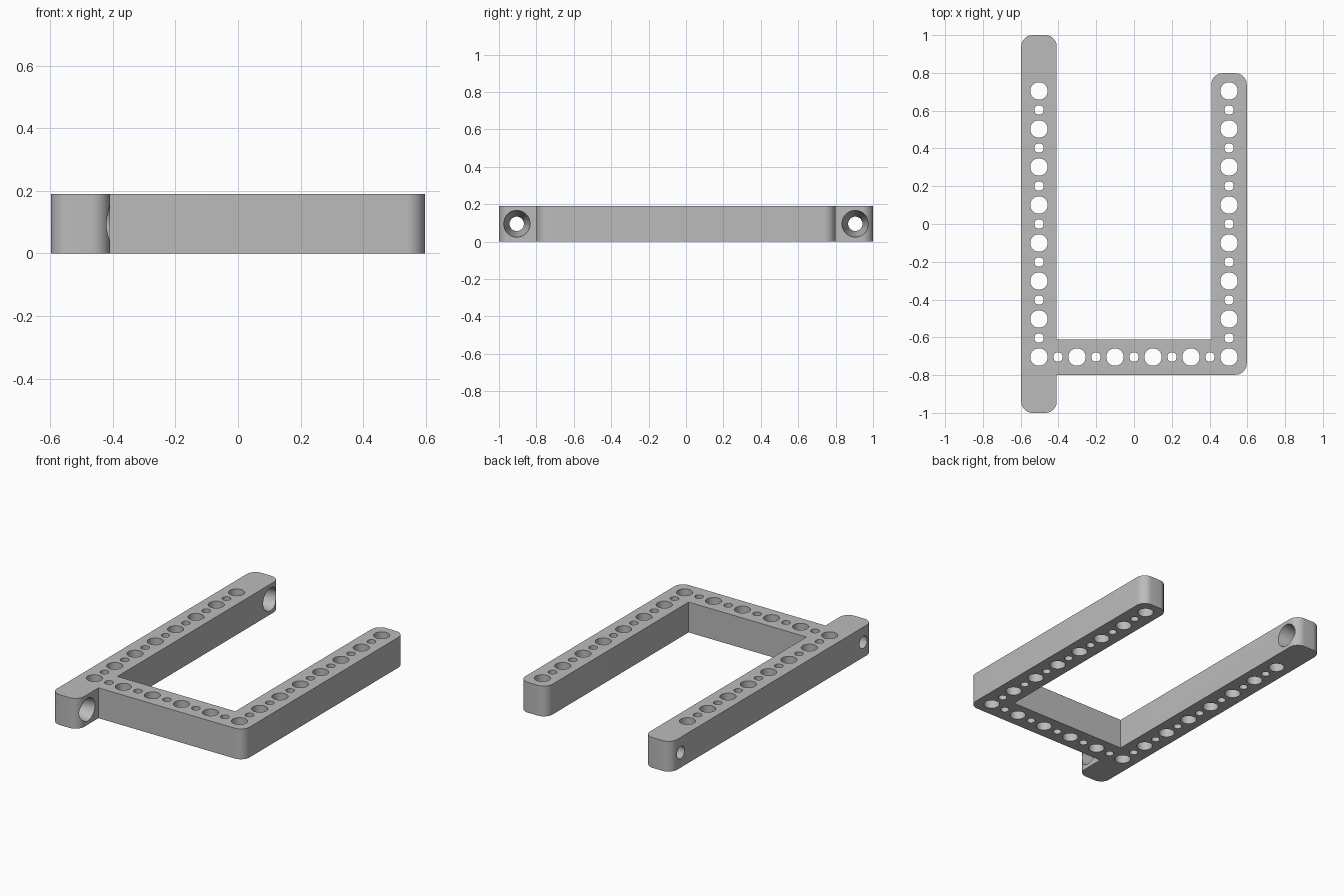
import bpy, bmesh
from math import pi, sin, cos
from mathutils import Matrix, Vector

if "Cube" in bpy.data.objects:
    bpy.data.objects.remove(bpy.data.objects["Cube"], do_unlink=True)

PITCH = 0.2012            # spacing of the large holes
HALF_W = 0.094            # half the bar width
HEIGHT = 0.19
X = 2.5 * PITCH           # bar centre lines
Y = 3.5 * PITCH
XO, XI = X + HALF_W, X - HALF_W
YO, YI = Y + HALF_W, Y - HALF_W
RADIUS = 0.06

grey = bpy.data.materials.new("plain grey")
grey.use_nodes = True
grey.diffuse_color = (0.5, 0.5, 0.5, 1)
grey.node_tree.nodes["Principled BSDF"].inputs["Base Color"].default_value = (0.5, 0.5, 0.5, 1)


def make_object(name, bm):
    mesh = bpy.data.meshes.new(name)
    bmesh.ops.recalc_face_normals(bm, faces=bm.faces)
    bm.to_mesh(mesh)
    bm.free()
    mesh.materials.append(grey)
    obj = bpy.data.objects.new(name, mesh)
    bpy.context.collection.objects.link(obj)
    return obj


def rounded(outline, steps=10):
    """Outline points flagged True become arcs between their two edges."""
    points = []
    for i, (x, y, is_round) in enumerate(outline):
        p = Vector((x, y, 0))
        if not is_round:
            points.append(p)
            continue
        back = (Vector((*outline[i - 1][:2], 0)) - p).normalized() * RADIUS
        ahead = (Vector((*outline[(i + 1) % len(outline)][:2], 0)) - p).normalized() * RADIUS
        for k in range(steps + 1):
            a = k / steps * pi / 2
            points.append(p + back * (1 - sin(a)) + ahead * (1 - cos(a)))
    return points


# Frame: long bar, cross bar and short bar in one outline
outline = [(-XO, -1, True), (-XI, -1, True), (-XI, -YO, False),
           (XO, -YO, True), (XO, YO, True), (XI, YO, True),
           (XI, -YI, False), (-XI, -YI, False), (-XI, 1, True), (-XO, 1, True)]
bm = bmesh.new()
base = bm.faces.new([bm.verts.new(p) for p in rounded(outline)])
top = bmesh.ops.extrude_face_region(bm, geom=[base])["geom"]
bmesh.ops.translate(bm, vec=(0, 0, HEIGHT),
                    verts=[v for v in top if isinstance(v, bmesh.types.BMVert)])
frame = make_object("frame", bm)

# Hole cutters
cut = bmesh.new()


def add_hole(matrix, r1, r2, depth):
    bmesh.ops.create_cone(cut, cap_ends=True, segments=40, radius1=r1,
                          radius2=r2, depth=depth, matrix=matrix)


def add_vertical(x, y, index):
    r = 0.025 if index % 2 else 0.046
    add_hole(Matrix.Translation((x, y, HEIGHT / 2)), r, r, HEIGHT * 2)


for i in range(15):                      # both side bars
    for x in (-X, X):
        add_vertical(x, -Y + i * PITCH / 2, i)
for i in range(1, 10):                   # cross bar
    add_vertical(-X + i * PITCH / 2, -Y, i)
for y in (-0.905, 0.905):                # tapered holes across the long bar
    place = Matrix.Translation((-X, y, HEIGHT / 2)) @ Matrix.Rotation(pi / 2, 4, "Y")
    add_hole(place, 0.038, 0.072, HALF_W * 2 + 0.004)
cutter = make_object("hole_cutter", cut)
cutter.hide_render = True

# Cut the holes and shade
mod = frame.modifiers.new("holes", "BOOLEAN")
mod.operation = "DIFFERENCE"
mod.solver = "EXACT"
mod.object = cutter
bpy.ops.object.select_all(action="DESELECT")
frame.select_set(True)
bpy.context.view_layer.objects.active = frame
bpy.ops.object.modifier_apply(modifier=mod.name)
bpy.data.objects.remove(cutter, do_unlink=True)
bpy.ops.object.shade_smooth_by_angle(angle=pi / 6)
